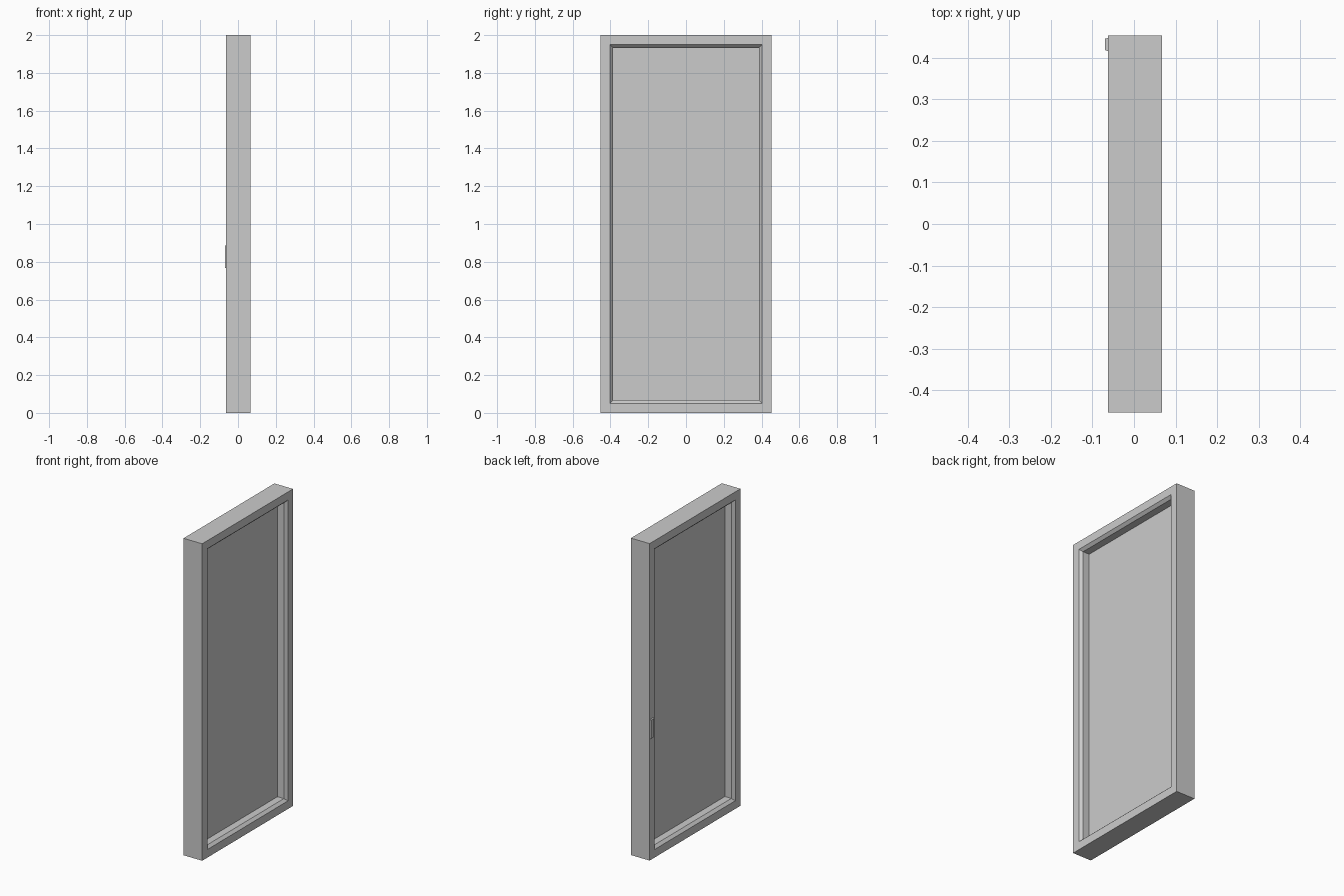
import bpy, bmesh

if "Cube" in bpy.data.objects:
    bpy.data.objects.remove(bpy.data.objects["Cube"])

X0, X1 = -0.063, 0.067       # frame faces
HALF_Y, HEIGHT = 0.453, 2.0
CX = (X0 + X1) / 2


def add_object(name, bm):
    bmesh.ops.recalc_face_normals(bm, faces=bm.faces)
    mesh = bpy.data.meshes.new(name)
    bm.to_mesh(mesh)
    bm.free()
    obj = bpy.data.objects.new(name, mesh)
    bpy.context.collection.objects.link(obj)
    return obj


def add_box(name, lo, hi):
    bm = bmesh.new()
    bmesh.ops.create_cube(bm, size=1)
    for v in bm.verts:
        v.co = [lo[i] + (v.co[i] + 0.5) * (hi[i] - lo[i]) for i in range(3)]
    return add_object(name, bm)


# frame: mitred loop of a profile (x, inset from the outer edge)
wall, edge, chamfer = 0.067, 0.051, 0.017
profile = [(X0, 0), (X0, edge), (X0 + chamfer, wall),
           (X1 - chamfer, wall), (X1, edge), (X1, 0)]
bm = bmesh.new()
rings = []
for sy, top in ((-1, 0), (1, 0), (1, 1), (-1, 1)):
    rings.append([bm.verts.new((x, sy * (HALF_Y - d), HEIGHT - d if top else d))
                  for x, d in profile])
n = len(profile)
for i in range(4):
    a, b = rings[i], rings[(i + 1) % 4]
    for j in range(n):
        k = (j + 1) % n
        bm.faces.new((a[j], a[k], b[k], b[j]))
add_object("window_frame", bm)

# thin centre panel held by the frame
add_box("panel", (CX - 0.003, -HALF_Y + wall - 0.002, wall - 0.002),
        (CX + 0.003, HALF_Y - wall + 0.002, HEIGHT - wall + 0.002))

# latch plate on the back face: outline tapers towards its outer face
plate = add_box("latch_plate", (-0.070, 0.416, 0.766), (X0, 0.447, 0.888))
for v in plate.data.vertices:
    if v.co.x < -0.066:
        v.co.y += 0.002 if v.co.y < 0.43 else -0.002
        v.co.z += 0.003 if v.co.z < 0.8 else -0.003
